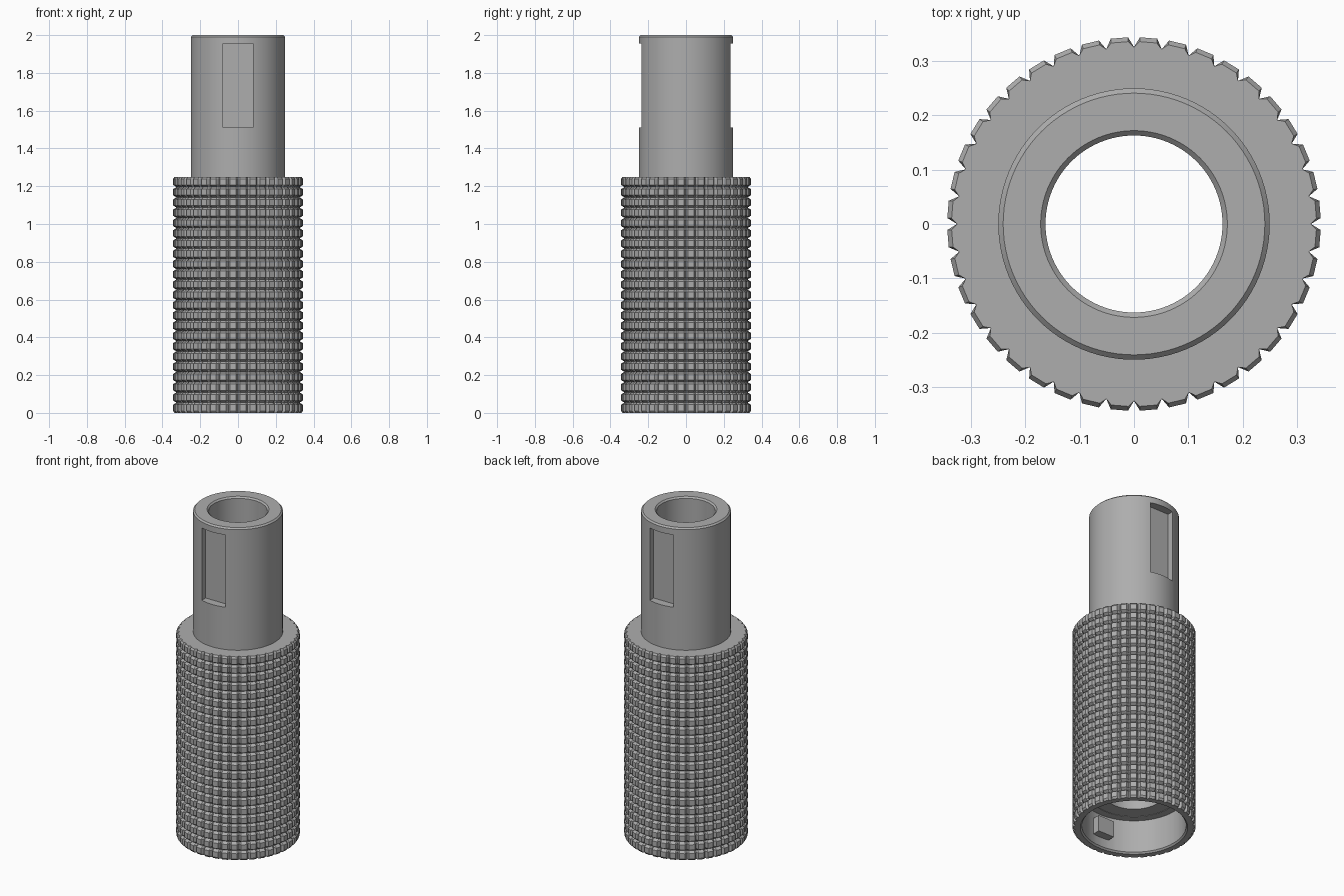
import bpy, bmesh
from math import sin, cos, pi, radians

cube = bpy.data.objects.get("Cube")
if cube:
    bpy.data.objects.remove(cube)

grey = bpy.data.materials.new("machined grey")
grey.use_nodes = True
colour = (0.42, 0.42, 0.42, 1)
grey.diffuse_color = colour
grey.node_tree.nodes["Principled BSDF"].inputs["Base Color"].default_value = colour

GRIP_TOP = 1.25
OUTER, ROOT, HALF = 0.344, 0.326, 0.011
TEETH, ROWS = 40, 23
SOCKET, SOCKET_TOP = 0.29, 0.21
TUBE, BORE, CHAMFER = 0.25, 0.163, 0.009


def make_object(name, bm):
    bmesh.ops.recalc_face_normals(bm, faces=bm.faces)
    mesh = bpy.data.meshes.new(name)
    bm.to_mesh(mesh)
    bm.free()
    mesh.materials.append(grey)
    ob = bpy.data.objects.new(name, mesh)
    bpy.context.collection.objects.link(ob)
    return ob


def lathe(name, rings, angles):
    """Closed ring body; rings hold (radius, z), angles hold (angle, radius limit)."""
    bm = bmesh.new()
    loops = [[bm.verts.new((min(r, lim) * cos(a), min(r, lim) * sin(a), z))
              for a, lim in angles] for r, z in rings]
    for i, low in enumerate(loops):
        high = loops[(i + 1) % len(loops)]
        for j in range(len(angles)):
            k = (j + 1) % len(angles)
            bm.faces.new((low[j], low[k], high[k], high[j]))
    return make_object(name, bm)


def box(name, x, y, z):
    bm = bmesh.new()
    bmesh.ops.create_cube(bm, size=1)
    for v in bm.verts:
        for axis, (lo, hi) in enumerate((x, y, z)):
            v.co[axis] = lo if v.co[axis] < 0 else hi
    return make_object(name, bm)


def shade(ob, degrees):
    bpy.ops.object.select_all(action="DESELECT")
    ob.select_set(True)
    bpy.context.view_layer.objects.active = ob
    bpy.ops.object.shade_smooth_by_angle(angle=radians(degrees))


# Knurled grip: V grooves along and around, with an open socket below
half_angle = HALF / OUTER
tooth_angles = []
for i in range(TEETH):
    a = 2 * pi * i / TEETH
    tooth_angles += [(a - half_angle, OUTER), (a, ROOT), (a + half_angle, OUTER)]

pitch = GRIP_TOP / ROWS
grip_rings = [(OUTER - 0.008, 0)]
for row in range(ROWS):
    base = row * pitch
    grip_rings += [(OUTER, base + HALF), (OUTER, base + pitch - HALF)]
    if row < ROWS - 1:
        grip_rings.append((ROOT, base + pitch))
grip_rings += [(OUTER - 0.008, GRIP_TOP), (TUBE - 0.005, GRIP_TOP),
               (TUBE - 0.005, SOCKET_TOP), (SOCKET, SOCKET_TOP),
               (SOCKET, CHAMFER), (SOCKET + CHAMFER, 0)]
grip = lathe("knurled_grip", grip_rings, tooth_angles)
shade(grip, 12)

# Upper tube with a through bore and chamfered rim
round_angles = [(2 * pi * i / 96, 1) for i in range(96)]
tube = lathe("upper_tube", [
    (BORE, SOCKET_TOP + 0.002), (TUBE, SOCKET_TOP + 0.002),
    (TUBE, 2 - CHAMFER), (TUBE - CHAMFER, 2),
    (BORE + CHAMFER, 2), (BORE, 2 - CHAMFER)], round_angles)

# Rectangular pockets in the tube, and matching lugs in the socket
for side, label in ((-1, "front"), (1, "back")):
    cutter = box(label + "_pocket_cutter", (-0.08, 0.08),
                 sorted((side * 0.2, side * 0.3)), (1.51, 1.955))
    cutter.hide_render = True
    cutter.hide_set(True)
    cutter.display_type = "WIRE"
    cut = tube.modifiers.new(label + "_pocket", "BOOLEAN")
    cut.operation = "DIFFERENCE"
    cut.solver = "EXACT"
    cut.object = cutter
    box(label + "_socket_lug", (-0.055, 0.055),
        sorted((side * 0.24, side * 0.3)), (0.065, 0.165))

bpy.context.view_layer.objects.active = tube
bpy.ops.object.select_all(action="DESELECT")
tube.select_set(True)
for name in [m.name for m in tube.modifiers]:
    bpy.ops.object.modifier_apply(modifier=name)
for label in ("front", "back"):
    bpy.data.objects.remove(bpy.data.objects[label + "_pocket_cutter"])
shade(tube, 30)
